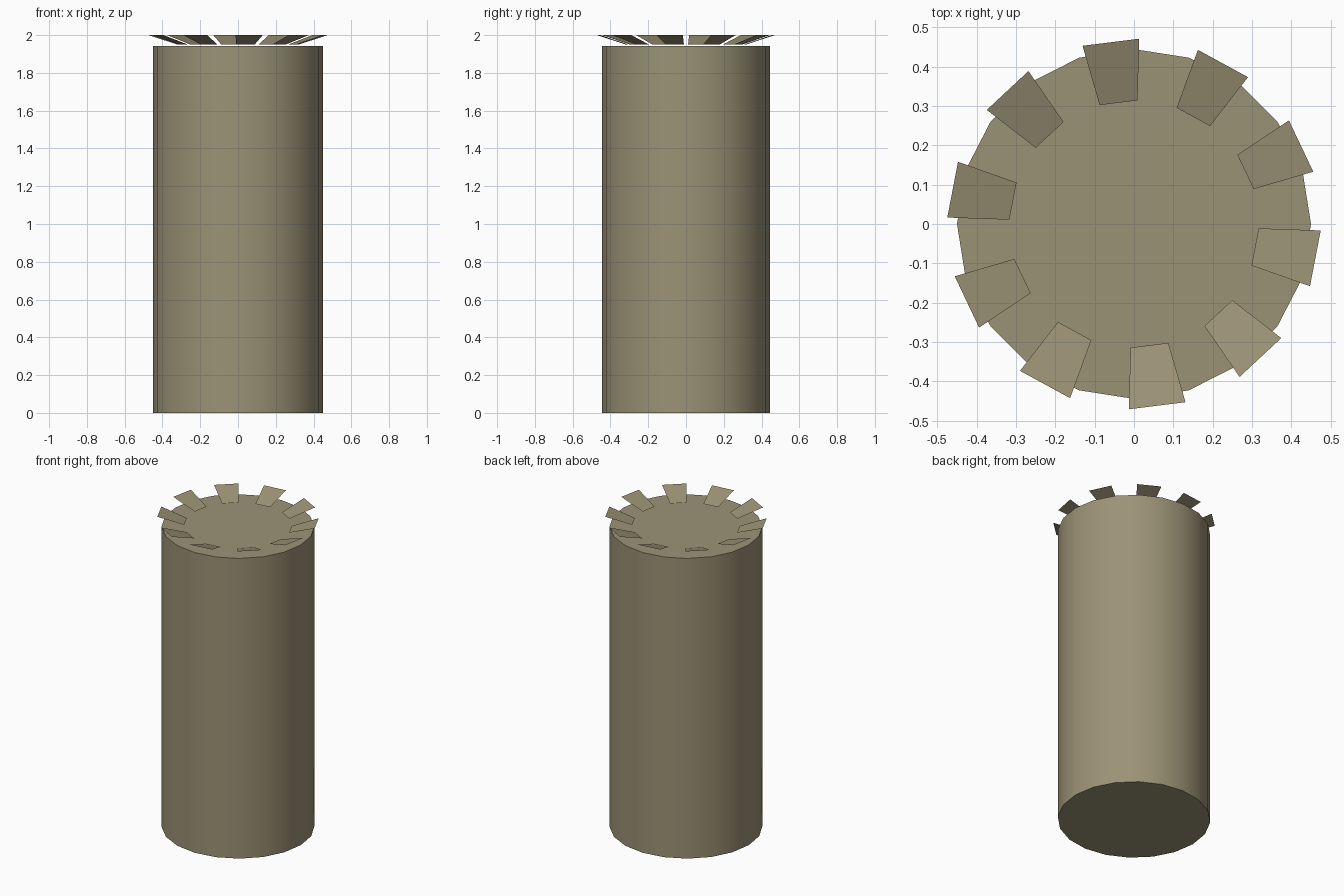
import bpy, bmesh
from math import radians, cos, sin

if "Cube" in bpy.data.objects:
    bpy.data.objects.remove(bpy.data.objects["Cube"])

SQUASH = 0.988  # body is very slightly narrower front to back

mat = bpy.data.materials.new("olive_bark")
mat.diffuse_color = (0.33, 0.29, 0.18, 1)
mat.use_nodes = True
mat.node_tree.nodes["Principled BSDF"].inputs["Base Color"].default_value = mat.diffuse_color

# Main trunk cylinder
HEIGHT = 1.943
bpy.ops.mesh.primitive_cylinder_add(vertices=20, radius=0.45, depth=HEIGHT,
                                    location=(0, 0, HEIGHT / 2),
                                    rotation=(0, 0, radians(90)))
trunk = bpy.context.object
trunk.name = "trunk"
bpy.ops.object.transform_apply(location=True, rotation=True, scale=True)
trunk.scale.y = SQUASH
bpy.ops.object.transform_apply(location=False, rotation=False, scale=True)
bpy.ops.object.shade_smooth_by_angle(angle=radians(30))
trunk.data.materials.append(mat)


# Ring of thin flaps that rise outward around the rim
def ring_point(radius, degrees, z):
    a = radians(degrees)
    return (radius * cos(a), radius * sin(a) * SQUASH * 1.004, z)


bm = bmesh.new()
for i in range(10):
    mid = 36 * i - 10.8
    corners = [ring_point(0.317, mid - 8.8, 1.949), ring_point(0.475, mid - 8.8, 2.0),
               ring_point(0.475, mid + 8.8, 2.0), ring_point(0.317, mid + 8.8, 1.949)]
    bm.faces.new([bm.verts.new(c) for c in corners])
mesh = bpy.data.meshes.new("rim_flaps")
bm.to_mesh(mesh)
bm.free()
flaps = bpy.data.objects.new("rim_flaps", mesh)
bpy.context.collection.objects.link(flaps)
mesh.materials.append(mat)
